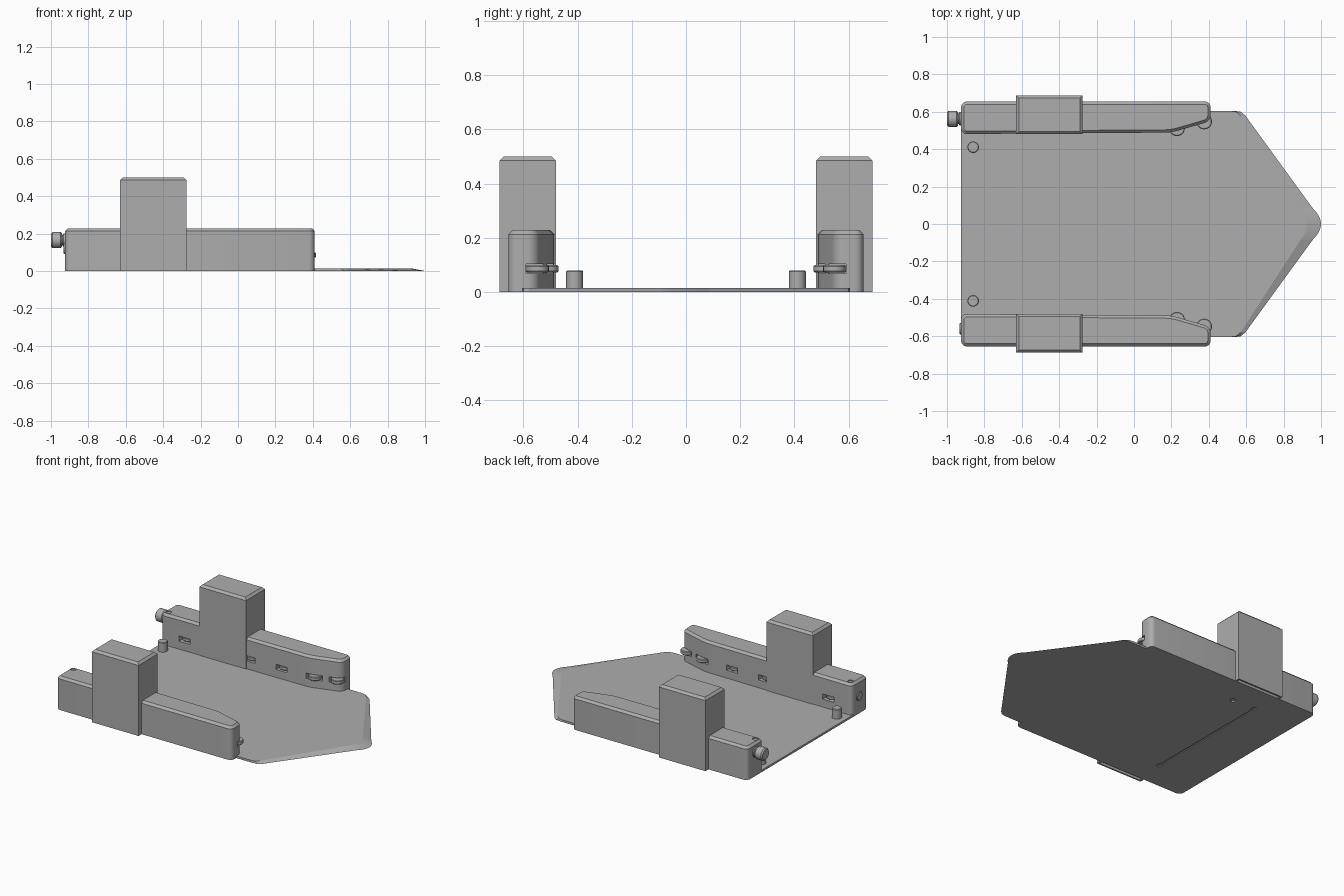
import bpy, bmesh, math
from mathutils import Matrix, Vector

if "Cube" in bpy.data.objects:
    bpy.data.objects.remove(bpy.data.objects["Cube"], do_unlink=True)

GREY = (0.42, 0.42, 0.42, 1)
grey = bpy.data.materials.new("plain grey")
grey.use_nodes = True
grey.diffuse_color = GREY
grey.node_tree.nodes["Principled BSDF"].inputs["Base Color"].default_value = GREY


def finish(bm, name):
    bmesh.ops.recalc_face_normals(bm, faces=bm.faces)
    me = bpy.data.meshes.new(name)
    bm.to_mesh(me)
    bm.free()
    me.materials.append(grey)
    ob = bpy.data.objects.new(name, me)
    bpy.context.collection.objects.link(ob)
    return ob


def smooth(ob):
    bpy.ops.object.select_all(action="DESELECT")
    ob.select_set(True)
    bpy.context.view_layer.objects.active = ob
    bpy.ops.object.shade_smooth_by_angle(angle=math.radians(25))


def loft(lower, upper, z0, z1):
    """Solid between two outlines with matching points."""
    bm = bmesh.new()
    a = [bm.verts.new((x, y, z0)) for x, y in lower]
    b = [bm.verts.new((x, y, z1)) for x, y in upper]
    bm.faces.new(a)
    bm.faces.new(b)
    for i in range(len(a)):
        j = (i + 1) % len(a)
        bm.faces.new((a[i], a[j], b[j], b[i]))
    return bm


def block(outline, height, chamfer, corner=0.0):
    """Upright prism with rounded corners and a chamfered top rim."""
    bm = loft(outline, outline, 0, height)
    if corner:
        edges = [e for e in bm.edges if abs(e.verts[0].co.z - e.verts[1].co.z) > 0.01]
        bmesh.ops.bevel(bm, geom=edges, offset=corner, segments=5, profile=0.5,
                        affect="EDGES", clamp_overlap=True)
    rim = [e for e in bm.edges if all(v.co.z > height - 1e-4 for v in e.verts)]
    bmesh.ops.bevel(bm, geom=rim, offset=chamfer, segments=1, affect="EDGES")
    return bm


def cylinder(name, centre, radius, depth, axis="Z", rim=0.0):
    bm = bmesh.new()
    bmesh.ops.create_cone(bm, cap_ends=True, segments=24, radius1=radius,
                          radius2=radius, depth=depth)
    if rim:
        caps = [e for e in bm.edges if abs(e.verts[0].co.z - e.verts[1].co.z) < 1e-5]
        bmesh.ops.bevel(bm, geom=caps, offset=rim, segments=1, affect="EDGES")
    if axis == "X":
        bm.transform(Matrix.Rotation(math.pi / 2, 4, "Y"))
    bm.transform(Matrix.Translation(centre))
    ob = finish(bm, name)
    smooth(ob)
    return ob


def box(name, centre, size):
    bm = bmesh.new()
    bmesh.ops.create_cube(bm, size=1)
    bm.transform(Matrix.Translation(centre) @ Matrix.Diagonal((*size, 1)))
    return finish(bm, name)


def carve(ob, cutters):
    for c in cutters:
        c.hide_render = True
        m = ob.modifiers.new("cut", "BOOLEAN")
        m.operation, m.solver, m.object = "DIFFERENCE", "EXACT", c
    bpy.context.view_layer.update()
    result = bpy.data.meshes.new_from_object(
        ob.evaluated_get(bpy.context.evaluated_depsgraph_get()))
    ob.modifiers.clear()
    ob.data = result
    for c in cutters:
        bpy.data.objects.remove(c, do_unlink=True)


# Base plate: pointed, with a thin sloping nose
def plate_outline(shoulder, tip_x, tip_y, tip):
    side = [(-0.925, 0.605), (shoulder - 0.05, 0.605), (shoulder - 0.015, 0.6),
            (shoulder + 0.01, 0.58)]
    nose = []
    for i in range(9):
        t = -1 + i / 4
        nose.append((tip - (tip - tip_x) * t * t, -tip_y * t))
    return side + nose + [(x, -y) for x, y in reversed(side)]


plate = finish(loft(plate_outline(0.585, 0.955, 0.085, 1.0),
                    plate_outline(0.56, 0.89, 0.085, 0.925), 0, 0.014), "base_plate")
slots = [box("long_slot", (-0.59, 0, 0), (0.012, 0.92, 0.01)),
         box("short_slot", (-0.05, 0.52, 0), (0.23, 0.012, 0.01))]
for s in (1, -1):
    slots.append(box("slot_end", (-0.59, s * 0.46, 0), (0.03, 0.03, 0.014)))
    slots.append(cylinder("screw_hole", (-0.83, s * 0.525, 0), 0.02, 0.016))
slots.append(cylinder("screw_hole", (-0.42, 0.46, 0), 0.02, 0.016))
carve(plate, slots)

for s, side in ((1, "back"), (-1, "front")):
    # Side rail with tapered inner end
    outline = [(-0.925, 0.655), (0.41, 0.655), (0.41, 0.55), (0.2, 0.489), (-0.925, 0.481)]
    rail = finish(block([(x, s * y) for x, y in outline], 0.228, 0.015, 0.032),
                  side + "_rail")
    # Pockets along the inner wall
    cutters = [box("pocket", (-0.745 + 0.245 * i, s * 0.49, 0.086), (0.085, 0.09, 0.036))
               for i in range(4)]
    cutters.append(box("roller_pocket", (0.23, s * 0.49, 0.086), (0.11, 0.09, 0.036)))
    cutters.append(box("end_pocket", (0.375, s * 0.545, 0.086), (0.1, 0.09, 0.036)))
    cutters.append(cylinder("dimple", (-0.89, s * 0.518, 0.228), 0.018, 0.012))
    carve(rail, cutters)
    smooth(rail)

    # Guide rollers
    for i in range(4):
        cylinder(side + "_inner_roller", (-0.745 + 0.245 * i, s * 0.527, 0.086),
                 0.038, 0.024, rim=0.004)
    cylinder(side + "_roller", (0.23, s * 0.512, 0.086), 0.042, 0.026, rim=0.004)
    cylinder(side + "_end_roller", (0.375, s * 0.548, 0.086), 0.042, 0.026, rim=0.004)

    # Tower, open beneath its outer overhang
    tower_outline = [(-0.63, 0.48), (-0.63, 0.688), (-0.275, 0.688), (-0.275, 0.48)]
    tower = finish(block([(x, s * y) for x, y in tower_outline], 0.5, 0.015),
                   side + "_tower")
    carve(tower, [box("underside", (-0.4525, s * 0.645, 0), (0.33, 0.066, 0.04))])

    # Locating peg
    cylinder(side + "_peg", (-0.86, s * 0.411, 0.041), 0.031, 0.078, rim=0.004)

# Adjusting knob on the back rail
cylinder("knob", (-0.97, 0.562, 0.165), 0.043, 0.06, "X", 0.008)
cylinder("knob_neck", (-0.93, 0.562, 0.165), 0.028, 0.04, "X")
cylinder("knob_collar", (-0.928, 0.562, 0.165), 0.036, 0.016, "X", 0.004)
# Small button on the front rail end
cylinder("end_button", (-0.926, -0.56, 0.12), 0.03, 0.012, "X", 0.003)
